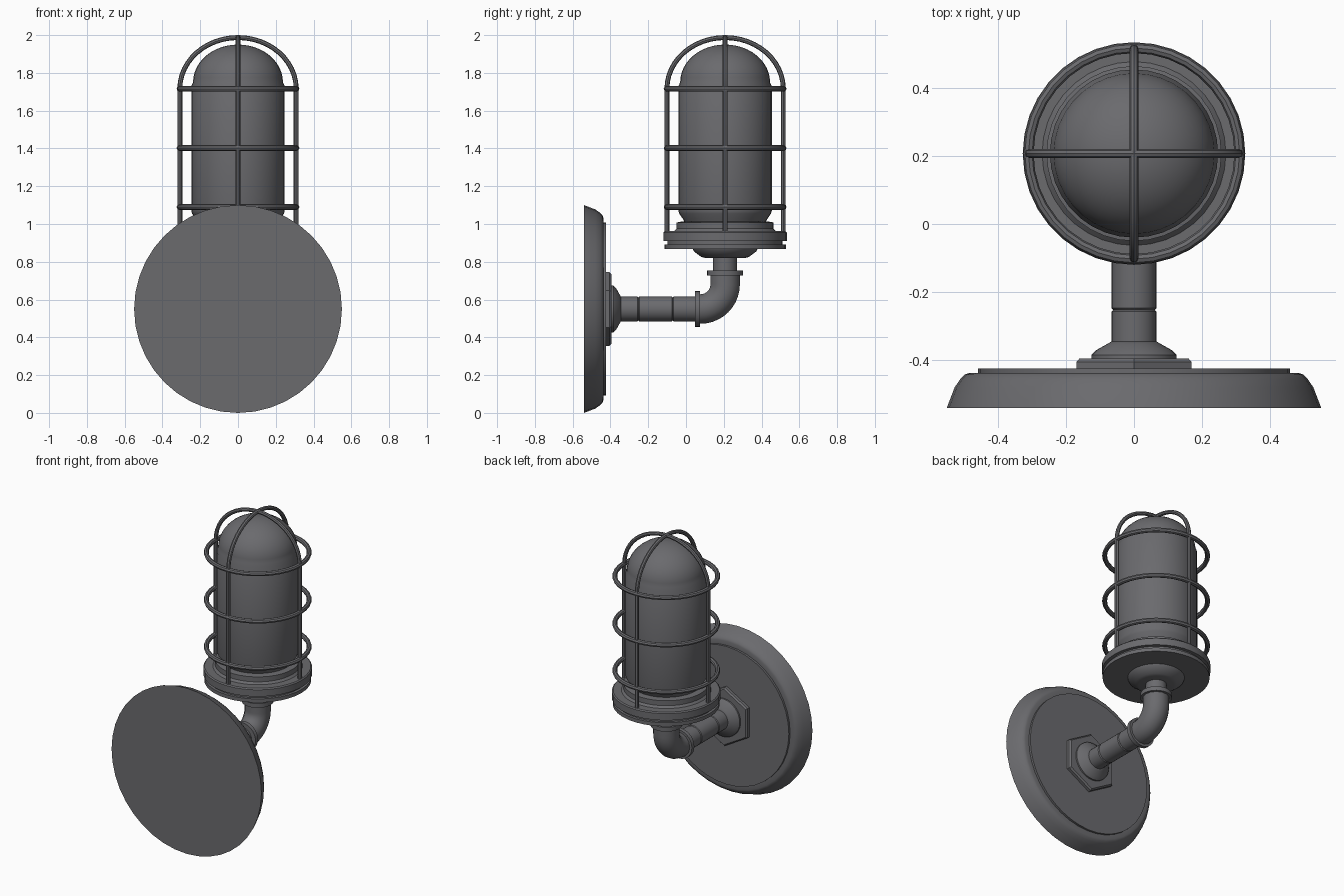
import bpy
import math
from mathutils import Matrix, Vector

cube = bpy.data.objects.get("Cube")
if cube:
    bpy.data.objects.remove(cube, do_unlink=True)

metal = bpy.data.materials.new("dark grey metal")
metal.use_nodes = True
GREY = (0.145, 0.145, 0.155, 1)
metal.diffuse_color = GREY
metal.node_tree.nodes["Principled BSDF"].inputs["Base Color"].default_value = GREY

LAMP_Y = 0.207    # vertical axis of the lamp
ARM_Z = 0.55      # horizontal axis of the wall arm
CAGE_R = 0.308
UP = Matrix.Translation((0, LAMP_Y, 0))
# Local z runs along world +y, local x along world z
ARM = Matrix(((0, 1, 0, 0), (0, 0, 1, 0), (1, 0, 0, ARM_Z), (0, 0, 0, 1)))


def finish(obj, smooth=True):
    obj.data.materials.clear()
    obj.data.materials.append(metal)
    bpy.ops.object.select_all(action='DESELECT')
    obj.select_set(True)
    bpy.context.view_layer.objects.active = obj
    if obj.type == 'CURVE':
        bpy.ops.object.convert(target='MESH')
    if smooth:
        bpy.ops.object.shade_smooth_by_angle(angle=math.radians(32))
    return bpy.context.view_layer.objects.active


def lathe(name, profile, frame, sides=36, smooth=True):
    """Turn (radius, height) points around local z, capping both ends."""
    verts, faces = [], []
    for r, h in profile:
        for i in range(sides):
            a = math.tau * i / sides
            verts.append(frame @ Vector((r * math.cos(a), r * math.sin(a), h)))
    for k in range(len(profile) - 1):
        for i in range(sides):
            j = (i + 1) % sides
            a, b = k * sides, (k + 1) * sides
            faces.append((a + i, a + j, b + j, b + i))
    faces.append(tuple(reversed(range(sides))))
    last = (len(profile) - 1) * sides
    faces.append(tuple(range(last, last + sides)))
    mesh = bpy.data.meshes.new(name)
    mesh.from_pydata(verts, [], faces)
    obj = bpy.data.objects.new(name, mesh)
    bpy.context.collection.objects.link(obj)
    return finish(obj, smooth)


def tube(name, points, radius, detail=2):
    curve = bpy.data.curves.new(name, 'CURVE')
    curve.dimensions = '3D'
    curve.bevel_depth = radius
    curve.bevel_resolution = detail
    curve.use_fill_caps = True
    spline = curve.splines.new('POLY')
    spline.points.add(len(points) - 1)
    for p, co in zip(spline.points, points):
        p.co = (*co, 1)
    obj = bpy.data.objects.new(name, curve)
    bpy.context.collection.objects.link(obj)
    return finish(obj)


# Wall plate with rounded rim and raised inner disc
lathe("wall_plate", [(0.55, -0.54), (0.527, -0.48), (0.51, -0.455), (0.497, -0.442),
                     (0.485, -0.438), (0.458, -0.438), (0.458, -0.424)], ARM, 40)

# Hexagonal nut and tapered collar
lathe("hex_nut", [(0.195, -0.43), (0.195, -0.405), (0.185, -0.395)], ARM, 6, False)
lathe("arm_collar", [(0.125, -0.40), (0.125, -0.385), (0.11, -0.37),
                     (0.078, -0.352), (0.066, -0.345)], ARM, 32)

# Horizontal pipe with two shallow seams
pipe = [(0.066, -0.37)]
for seam in (-0.252, -0.07):
    pipe += [(0.066, seam - 0.005), (0.061, seam), (0.066, seam + 0.005)]
lathe("arm_pipe", pipe + [(0.066, 0.06)], ARM, 28)

# Elbow with a rim at each end
BEND = 0.13
elbow = [(0, 0.055, ARM_Z)]
for i in range(11):
    a = math.pi / 2 * i / 10
    elbow.append((0, LAMP_Y - BEND + BEND * math.sin(a), ARM_Z + BEND * (1 - math.cos(a))))
elbow.append((0, LAMP_Y, 0.74))
tube("elbow", elbow, 0.08, 5)
lathe("elbow_arm_rim", [(0.095, 0.048), (0.095, 0.074)], ARM, 28)
lathe("elbow_lamp_rim", [(0.095, 0.727), (0.095, 0.755)], UP, 28)
lathe("lamp_neck", [(0.063, 0.74), (0.063, 0.83)], UP, 28)

# Stepped lamp base
lathe("lamp_flange", [(0.105, 0.82), (0.125, 0.825), (0.165, 0.855), (0.172, 0.87)], UP)
lathe("lamp_base", [(0.322, 0.868), (0.322, 0.892), (0.305, 0.892), (0.305, 0.91),
                    (0.327, 0.91), (0.327, 0.955), (0.32, 0.962), (0.27, 0.962),
                    (0.257, 0.975), (0.257, 1.008), (0.235, 1.012)], UP)

# Domed lamp cover
cover = [(0.212, 1.0), (0.222, 1.025), (0.243, 1.055), (0.247, 1.07), (0.247, 1.73), (0.238, 1.75)]
for i in range(1, 12):
    a = math.pi / 2 * i / 12
    cover.append((0.238 * math.cos(a), 1.75 + 0.2 * math.sin(a)))
lathe("lamp_cover", cover + [(0.002, 1.95)], UP)

# Cage hoops
for name, z in (("lower", 1.09), ("middle", 1.402), ("upper", 1.716)):
    bpy.ops.mesh.primitive_torus_add(location=(0, LAMP_Y, z), major_radius=CAGE_R + 0.002,
                                     minor_radius=0.015, major_segments=36, minor_segments=8)
    hoop = bpy.context.object
    hoop.name = name + "_cage_hoop"
    finish(hoop)

# Two crossing cage bars arching over the dome
for name, dx, dy in (("side", 1, 0), ("front", 0, 1)):
    path = [(CAGE_R, 0.95)]
    for i in range(25):
        a = math.pi * i / 24
        path.append((CAGE_R * math.cos(a), 1.716 + 0.271 * math.sin(a)))
    path.append((-CAGE_R, 0.95))
    tube(name + "_cage_bar", [(r * dx, LAMP_Y + r * dy, z) for r, z in path], 0.013)
